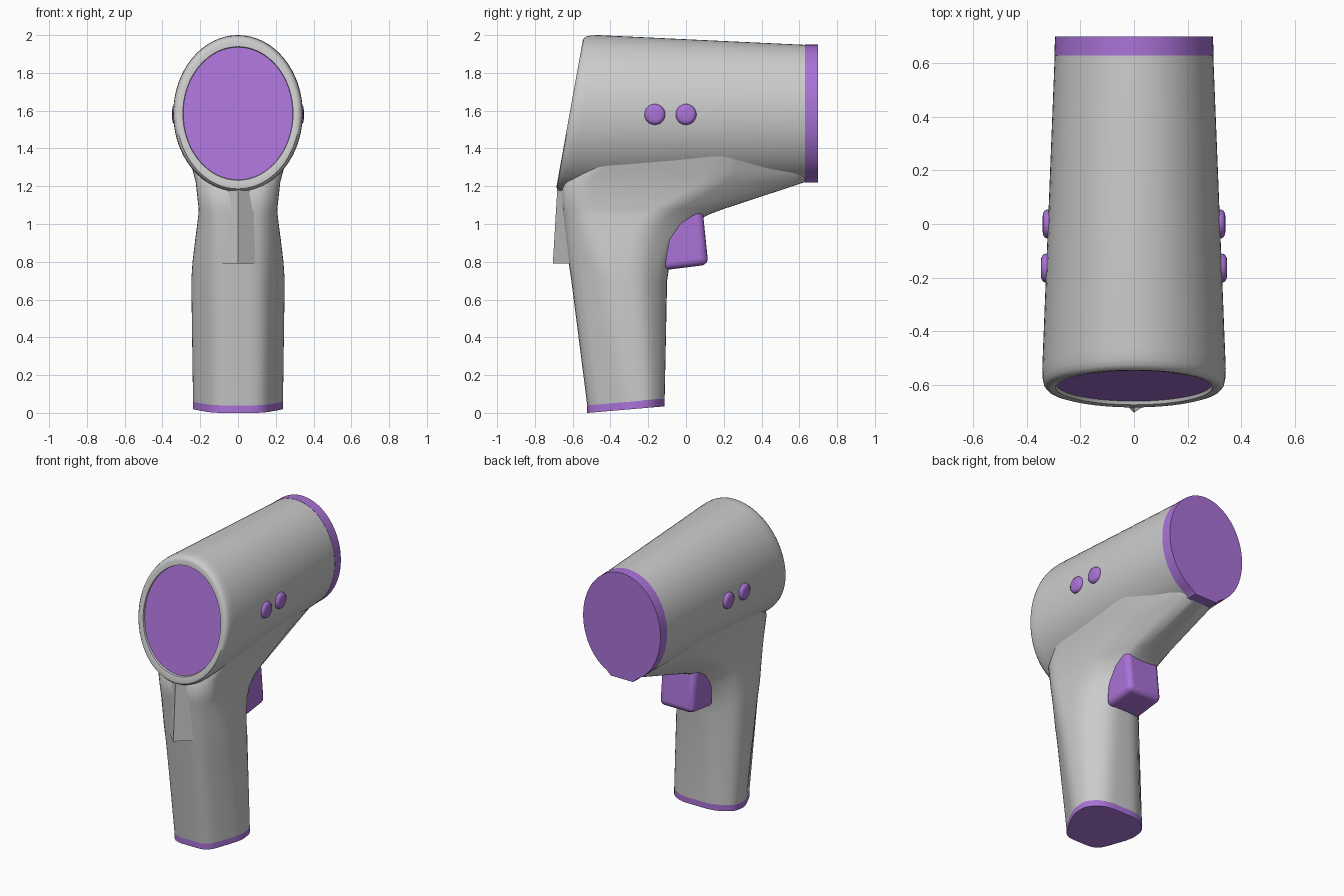
import bpy, bmesh, math
from mathutils import Vector

if "Cube" in bpy.data.objects:
    bpy.data.objects.remove(bpy.data.objects["Cube"])

purple = bpy.data.materials.new("purple")
purple.diffuse_color = (0.40, 0.17, 0.68, 1)
purple.use_nodes = True
purple.node_tree.nodes["Principled BSDF"].inputs["Base Color"].default_value = purple.diffuse_color


def finish(name, bm, mat=None, bevel=0, angle=35):
    bmesh.ops.recalc_face_normals(bm, faces=bm.faces)
    me = bpy.data.meshes.new(name)
    bm.to_mesh(me)
    bm.free()
    ob = bpy.data.objects.new(name, me)
    bpy.context.collection.objects.link(ob)
    if mat:
        me.materials.append(mat)
    if bevel:
        m = ob.modifiers.new("bevel", "BEVEL")
        m.width, m.segments, m.limit_method = bevel, 4, "ANGLE"
    bpy.ops.object.select_all(action="DESELECT")
    ob.select_set(True)
    bpy.context.view_layer.objects.active = ob
    bpy.ops.object.shade_smooth_by_angle(angle=math.radians(angle))
    return ob


def loft(name, rings, mat=None, caps=(True, True), **kw):
    bm = bmesh.new()
    vs = [[bm.verts.new(p) for p in r] for r in rings]
    n = len(rings[0])
    for a, b in zip(vs, vs[1:]):
        for i in range(n):
            bm.faces.new((a[i], a[(i + 1) % n], b[(i + 1) % n], b[i]))
    for end, cap in zip((vs[0], vs[-1]), caps):
        if cap:
            bm.faces.new(end)
    return finish(name, bm, mat, **kw)


def ellipse(y, rx, rz, zc=1.585, shear=0.0, n=64, flat=0.0):
    pts = []
    for i in range(n):
        t = 2 * math.pi * i / n
        x, z = rx * math.cos(t), rz * math.sin(t)
        if z < 0 and abs(x) < flat:
            z = -rz
        pts.append((x, y + shear * z, zc + z))
    return pts


def section(z, f, b, w, wf, wb, ym, tilt=0.0, r=0.07):
    """Handle cross-section with rounded corners, wide at ym."""
    half = [(wf, f), (w, ym), (w * 0.97, ym + 0.6 * (b - ym)), (wb, b)]
    poly = [Vector(p) for p in half + [(-x, y) for x, y in reversed(half)]]
    out = []
    for i, p in enumerate(poly):
        a, c = poly[i - 1] - p, poly[(i + 1) % len(poly)] - p
        p0 = p + a.normalized() * min(r, a.length * 0.4)
        p2 = p + c.normalized() * min(r, c.length * 0.4)
        for k in range(5):
            t = k / 4
            q = p0 * (1 - t) ** 2 + p * 2 * t * (1 - t) + p2 * t * t
            out.append((q.x, q.y, z + tilt * (q.y + 0.52)))
    return out


# Barrel with slanted, rounded front rim and shallow recess
K = 0.18
front = [(-0.54, .343, .415), (-0.58, .341, .413), (-0.60, .336, .408),
         (-0.612, .326, .399), (-0.616, .312, .386), (-0.612, .292, .354),
         (-0.597, .290, .351)]
loft("barrel", [ellipse(0.64, .296, .363)] + [ellipse(y, a, b, shear=K) for y, a, b in front])

# Front screen and rear end cap
loft("front_screen", [ellipse(-0.599, .290, .351, shear=K), ellipse(-0.57, .290, .351, shear=K)], purple)
loft("rear_cap", [ellipse(0.63, .298, .365, flat=0.1), ellipse(0.70, .295, .364, flat=0.1)], purple)

# Handle flowing up into the fairing under the barrel
# z, front y, back y, half width, front half width, back half width, y of widest
levels = [(0.70, -.607, -.100, .250, .13, .11, -.42),
          (0.80, -.622, -.085, .243, .13, .11, -.46),
          (0.92, -.636, -.040, .228, .13, .10, -.50),
          (1.00, -.645, .030, .217, .13, .10, -.53),
          (1.05, -.650, .120, .211, .13, .10, -.55),
          (1.08, -.654, .200, .209, .13, .10, -.56),
          (1.225, -.655, .640, .225, .14, .10, -.57),
          (1.28, -.600, .655, .240, .14, .14, -.52),
          (1.45, -.500, .655, .285, .18, .21, -.40)]
base = (-.523, -.113, .241, .13, .13, -.30)
loft("handle", [section(0.04, *base, tilt=0.085)] + [section(*l) for l in levels], angle=50)
loft("handle_base", [section(z, *base, tilt=0.085) for z in (0.0, 0.042)], purple)

# Pointed ridge on the front of the handle
loft("front_ridge", [[(-.11, -.60, .79), (0, -.705, .79), (.11, -.60, .79)],
                     [(-.13, -.62, 1.21), (0, -.680, 1.21), (.13, -.62, 1.21)]])

# Trigger: side profile extruded across x
prof = [(-.12, .755), (.118, .785), (.088, 1.075), (-.02, 1.075), (-.12, .90)]
loft("trigger", [[(x, y, z) for y, z in prof] for x in (-.13, .13)], purple, bevel=0.035)

# Side buttons, two on each side
for side, label in ((1, "right"), (-1, "left")):
    for i, y in enumerate((-0.165, 0.0)):
        tip = 0.321 - 0.038 * y + 0.021
        rings = []
        for x, r in ((0.28, .055), (tip - .02, .055), (tip - .008, .050), (tip - .002, .040), (tip, .026)):
            rings.append([(side * x, y + r * math.cos(t * math.pi / 16), 1.58 + r * math.sin(t * math.pi / 16))
                          for t in range(32)])
        loft(f"{label}_button_{i + 1}", rings, purple, angle=50)
